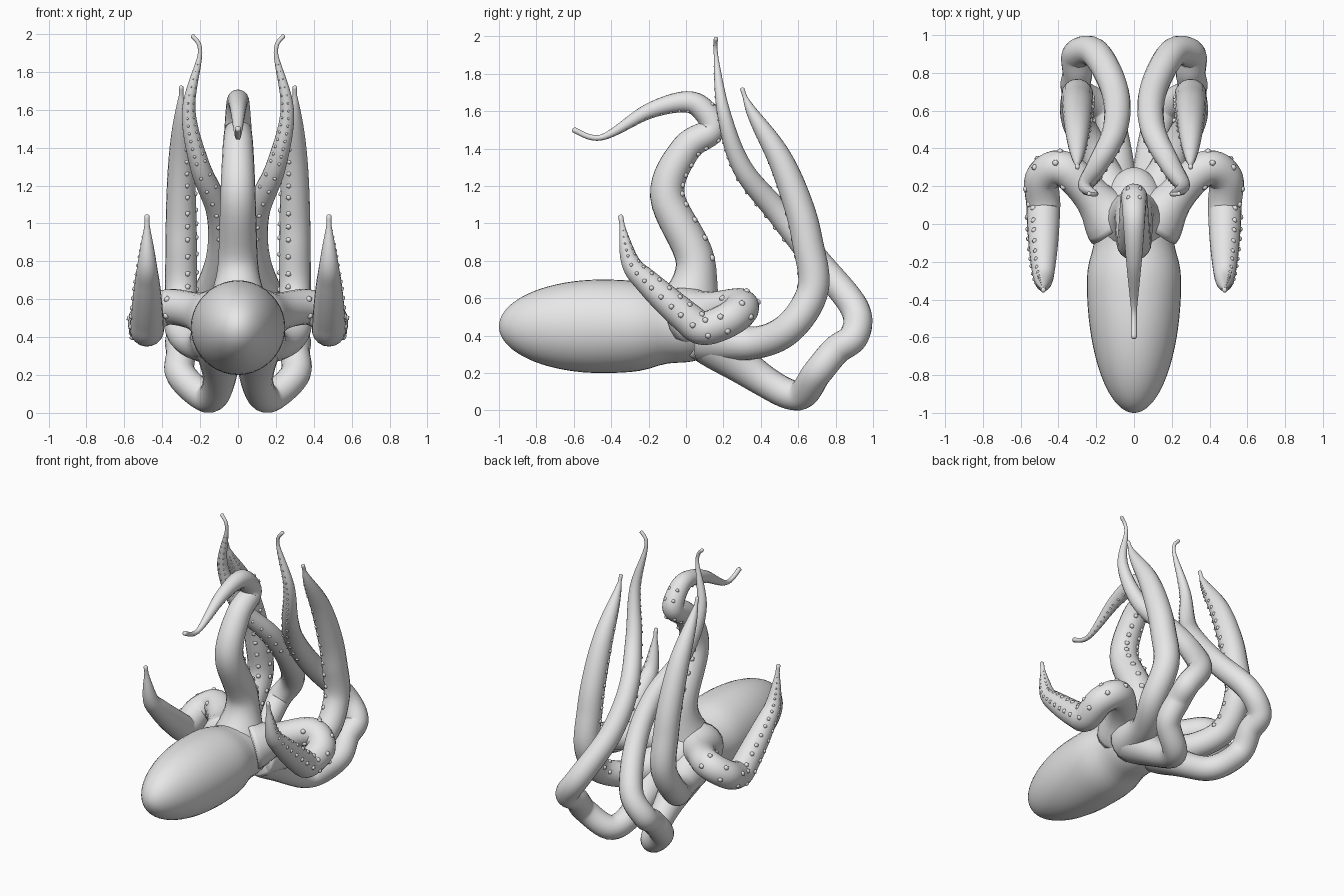
import bpy
import bmesh
import math
from mathutils import Vector, Matrix

cube = bpy.data.objects.get("Cube")
if cube:
    bpy.data.objects.remove(cube, do_unlink=True)

# One plain skin colour
grey = (.8, .8, .8, 1)
skin = bpy.data.materials.new("grey_skin")
skin.use_nodes = True
skin.diffuse_color = grey
skin.node_tree.nodes["Principled BSDF"].inputs["Base Color"].default_value = grey


def smooth_path(points, steps=8):
    """Smooth curve passing through every point."""
    points = [Vector(p) for p in points]
    points = [points[0], *points, points[-1]]
    path = []
    for before, start, end, after in zip(points, points[1:], points[2:], points[3:]):
        leave = (end - before) / 2
        arrive = (after - start) / 2
        for i in range(steps):
            t = i / steps
            ease = t * t * (3 - 2 * t)
            path.append(start.lerp(end, ease) + leave * t * (1 - t) ** 2
                        - arrive * t * t * (1 - t))
    return path + [points[-1]]


def circle(count):
    return [(math.cos(math.tau * i / count), math.sin(math.tau * i / count))
            for i in range(count)]


def finish(name, bm):
    bmesh.ops.recalc_face_normals(bm, faces=bm.faces)
    mesh = bpy.data.meshes.new(name)
    bm.to_mesh(mesh)
    bm.free()
    mesh.materials.append(skin)
    mesh.shade_smooth()
    obj = bpy.data.objects.new(name, mesh)
    bpy.context.collection.objects.link(obj)


def loft(name, rings):
    """Skin a list of equal rings of points and close both ends."""
    bm = bmesh.new()
    loops = [[bm.verts.new(p) for p in ring] for ring in rings]
    for lower, upper in zip(loops, loops[1:]):
        for i in range(len(lower)):
            bm.faces.new((lower[i - 1], lower[i], upper[i], upper[i - 1]))
    bm.faces.new(loops[0])
    bm.faces.new(loops[-1])
    finish(name, bm)


def tentacle(name, points, thick, taper, sucker_side, sucker_start, mirror=1):
    path = smooth_path([(x * mirror, y, z) for x, y, z in points])
    last = len(path) - 1
    tangents = [(path[min(i + 1, last)] - path[max(i - 1, 0)]).normalized()
                for i in range(last + 1)]

    # Distance along the arm sets its thickness: flared root, slender tip
    travel = [0]
    for a, b in zip(path, path[1:]):
        travel.append(travel[-1] + (b - a).length)
    along = [d / travel[-1] for d in travel]
    radii = [max(thick * (1 - s ** taper + .7 * math.exp(-(12 * s) ** 2)), thick / 7)
             for s in along]

    # Tube, with a frame carried along the path so it does not twist
    rings = []
    u = tangents[0].orthogonal().normalized()
    for centre, tangent, radius in zip(path, tangents, radii):
        u = (u - tangent * u.dot(tangent)).normalized()
        v = tangent.cross(u)
        rings.append([centre + radius * (c * u + s * v) for c, s in circle(18)])
    # Rounded tip
    cap = path[-1] + tangents[-1] * radii[-1] / 2
    rings.append([cap + (p - path[-1]) / 2 for p in rings[-1]])
    loft(name, rings)

    # Two rows of small suckers along one side
    bm = bmesh.new()
    facing = Vector(sucker_side)
    facing.x *= mirror
    placed = 0
    for centre, tangent, radius, s, d in zip(path, tangents, radii, along, travel):
        outward = facing - tangent * facing.dot(tangent)
        if not sucker_start < s < .95 or d - placed < radius * .8 or outward.length < .2:
            continue
        placed = d
        for angle in (-.5, .5):
            turn = Matrix.Rotation(angle, 3, tangent) @ outward.normalized()
            spot = Matrix.Translation(centre + turn * radius * .95)
            bmesh.ops.create_icosphere(bm, subdivisions=1, radius=radius / 5, matrix=spot)
    finish(name + "_suckers", bm)


def egg(y, widest):
    """Half thickness of the body: blunt egg with a slight neck."""
    end = -1 if y < widest else .3
    u = (y - widest) / (end - widest)
    neck = 1 - .1 * math.exp(-(10 * y + 1) ** 2)
    return max(.25 * neck * math.sqrt(max(1 - u * u, 0)), .005)


# Mantle and head in one egg-shaped body
stations = [-.35 - .65 * math.cos(math.pi * i / 40) for i in range(41)]
loft("mantle_and_head", [
    [(c * egg(y, -.3), y, .45 + s * egg(y, -.45)) for c, s in circle(40)]
    for y in stations])

# Paths of the arms, root to tip
crown = [(0, 0, .5), (0, .05, .8), (0, -.1, 1.15), (0, 0, 1.4), (0, .14, 1.5),
         (0, .1, 1.6), (0, 0, 1.65), (0, -.2, 1.6), (0, -.45, 1.46), (0, -.6, 1.5)]
side_arm = [(.1, 0, .5), (.35, .28, .56), (.48, .25, .5), (.48, .1, .44), (.48, 0, .5),
            (.48, -.2, .68), (.48, -.3, .8), (.48, -.35, 1.04)]
back_arm = [(.1, .1, .4), (.1, .4, .17), (.16, .6, .08), (.3, .7, .2), (.3, .8, .32),
            (.3, .9, .4), (.2, .9, .55), (.1, .7, .8), (.1, .5, 1.05), (.2, .3, 1.3),
            (.26, .2, 1.6), (.2, .16, 1.9), (.24, .16, 1.99)]
tall_arm = [(.1, .1, .4), (.2, .35, .36), (.3, .55, .44), (.3, .68, .65), (.3, .65, .9),
            (.3, .6, 1.1), (.3, .5, 1.35), (.3, .35, 1.6), (.3, .3, 1.72)]

tentacle("crown_tentacle", crown, .105, 2, (0, 1, -.4), .15)
for label, mirror in (("left", 1), ("right", -1)):
    tentacle(label + "_side_tentacle", side_arm, .095, 4, (1, .5, .1), .2, mirror)
    tentacle(label + "_back_tentacle", back_arm, .08, 4, (-.3, -1, -.2), .6, mirror)
    tentacle(label + "_tall_tentacle", tall_arm, .085, 6, (-.8, -.6, 0), .25, mirror)
